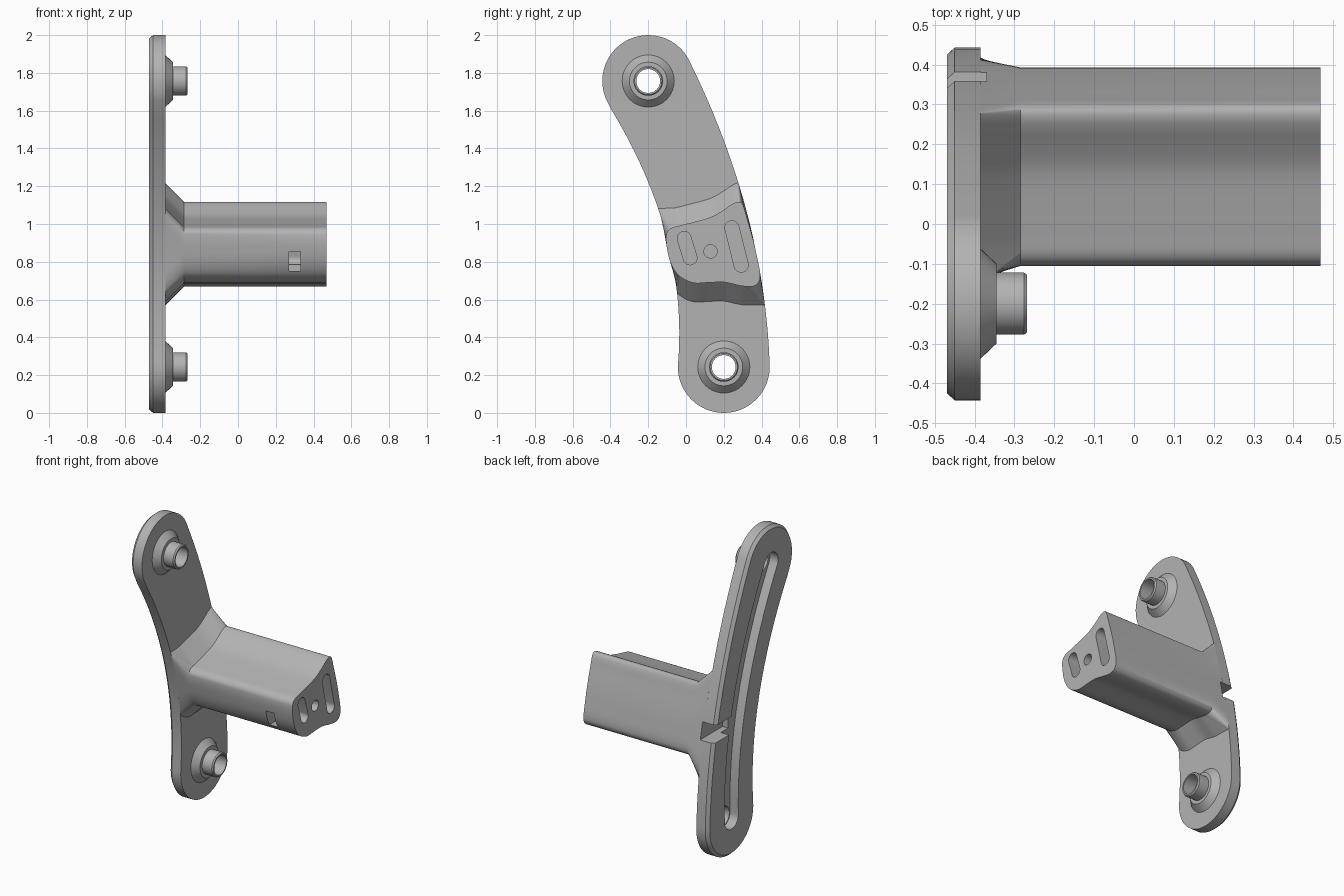
import bpy, bmesh, math
from mathutils import Vector
from mathutils.geometry import interpolate_bezier

if "Cube" in bpy.data.objects:
    bpy.data.objects.remove(bpy.data.objects["Cube"], do_unlink=True)

GREY = (0.45, 0.45, 0.45, 1)
metal = bpy.data.materials.new("plain grey")
metal.use_nodes = True
metal.diffuse_color = GREY
metal.node_tree.nodes["Principled BSDF"].inputs["Base Color"].default_value = GREY

BACK, FACE, FLARE, END = -0.47, -0.385, -0.285, 0.468
TOP, BOTTOM = Vector((-0.2, 1.757)), Vector((0.2, 0.243))
END_R = 0.243


# Outlines live in the (y, z) plane; rings place them along x
def ring(outline, x):
    return [Vector((x, p[0], p[1])) for p in outline]


def loft(name, rings):
    bm = bmesh.new()
    loops = [[bm.verts.new(p) for p in r] for r in rings]
    for a, b in zip(loops, loops[1:]):
        for i in range(len(a)):
            j = (i + 1) % len(a)
            bm.faces.new((a[i], a[j], b[j], b[i]))
    bm.faces.new(loops[0])
    bm.faces.new(loops[-1])
    bmesh.ops.recalc_face_normals(bm, faces=bm.faces)
    mesh = bpy.data.meshes.new(name)
    bm.to_mesh(mesh)
    bm.free()
    mesh.materials.append(metal)
    obj = bpy.data.objects.new(name, mesh)
    bpy.context.scene.collection.objects.link(obj)
    return obj


def prism(name, outline, x0, x1):
    return loft(name, [ring(outline, x0), ring(outline, x1)])


def box(name, x0, x1, y0, y1, z0, z1):
    return prism(name, [(y0, z0), (y1, z0), (y1, z1), (y0, z1)], x0, x1)


def arc(centre, r, start, stop, n):
    angles = [math.radians(start + (stop - start) * i / n) for i in range(n + 1)]
    return [Vector((centre[0] + r * math.cos(a), centre[1] + r * math.sin(a))) for a in angles]


def circle(centre, r, n=48):
    return arc(centre, r, 0, 360, n)[:-1]


def band(path, r):
    """Round-ended band following a path."""
    path = [Vector(p) for p in path]
    left, right = [], []
    for i, p in enumerate(path):
        t = (path[min(i + 1, len(path) - 1)] - path[max(i - 1, 0)]).normalized()
        side = Vector((-t.y, t.x)) * r
        left.append(p + side)
        right.append(p - side)

    def cap(p, edge):
        d = edge - p
        a = math.degrees(math.atan2(d.y, d.x))
        return arc(p, r, a, a + 180, 16)[1:-1]

    return right + cap(path[-1], right[-1]) + left[::-1] + cap(path[0], left[0])


def inset(outline, d):
    result = []
    for i, p in enumerate(outline):
        t = (outline[(i + 1) % len(outline)] - outline[i - 1]).normalized()
        result.append(p + Vector((-t.y, t.x)) * d)
    return result


def smooth_loop(points):
    """Rounded closed curve through the points."""
    pts = [Vector(p) for p in points]
    n = len(pts)
    tan = [(pts[(i + 1) % n] - pts[i - 1]).normalized() for i in range(n)]
    out = []
    for i in range(n):
        a, b = pts[i], pts[(i + 1) % n]
        h = (b - a).length / 3
        out += interpolate_bezier(a, a + tan[i] * h, b - tan[(i + 1) % n] * h, b, 5)[:-1]
    return [p.to_2d() for p in out]


def cut(obj, cutters):
    bpy.context.view_layer.objects.active = obj
    for c in cutters:
        mod = obj.modifiers.new("cut", "BOOLEAN")
        mod.operation = "DIFFERENCE"
        mod.solver = "EXACT"
        mod.object = c
        c.hide_render = True
        bpy.ops.object.modifier_apply(modifier=mod.name)


# Curved long edges of the plate, as y for a height z
def front_edge(z):
    return -0.043 - 0.12 * (z - 0.25) - 0.2565 * (z - 0.25) * (z - 1.06)


def back_edge(z):
    return 0.443 - 0.17 * (z - 0.25) - 0.143 * (z - 0.25) * (z - 1.21)


def heights(z0, z1, n=24):
    return [z0 + (z1 - z0) * i / n for i in range(n + 1)]


# Plate with chamfered outer rim
outline = arc(BOTTOM, END_R, 180, 360, 32)
outline += [Vector((back_edge(z), z)) for z in heights(0.27, 1.85)]
outline += arc(TOP, END_R, 27, 212, 32)
outline += [Vector((front_edge(z), z)) for z in heights(1.61, 0.27)]
plate = loft("curved_plate", [ring(inset(outline, 0.018), BACK),
                              ring(outline, BACK + 0.02), ring(outline, FACE)])

# Arm with a flared foot that meets the plate edges
section = smooth_loop([
    (-.095, .84), (-.07, .77), (-.03, .72), (.04, .688), (.12, .69), (.2, .692),
    (.28, .675), (.34, .668), (.375, .68), (.393, .72), (.375, .83), (.352, .93),
    (.32, 1.04), (.302, 1.1), (.285, 1.117), (.25, 1.108), (.2, 1.075), (.14, 1.04),
    (.06, 1.015), (-.03, .992), (-.085, .975), (-.105, .94)])
foot = []
for y, z in section:
    z += 0.1 if z > 0.88 else -0.1
    if y < -0.06:
        y = front_edge(z)
    elif y > 0.3:
        y = back_edge(z)
    foot.append((min(max(y, front_edge(z)), back_edge(z)), z))
arm = loft("arm", [ring(foot, FACE), ring(section, FLARE), ring(section, END)])

# Hollow pins on conical bosses
pins = []
for name, c in (("upper_pin", TOP), ("lower_pin", BOTTOM)):
    steps = [(FACE - 0.005, .138), (FACE, .138), (-.345, .1), (-.345, .078), (-.276, .078), (-.268, .072)]
    pins.append(loft(name, [ring(circle(c, r), x) for x, r in steps]))

# Cutters: back groove, pin bores, rim notch, end slots and side window
spine = [((front_edge(z) + back_edge(z)) / 2, z) for z in heights(BOTTOM.y, TOP.y)]
groove = prism("groove_cutter", band(spine, 0.07), -0.6, BACK + 0.06)
bores = [prism("bore_cutter", circle(c, 0.063), -0.6, 0) for c in (TOP, BOTTOM)]
notch = box("notch_cutter", -0.6, -0.37, 0.15, 0.6, 0.8, 0.91)
slots = [prism("slot_cutter", o, 0.2, 0.6) for o in (
    band([(-.01, .925), (.022, .82)], .036),
    band([(.243, .98), (.292, .782)], .037),
    circle((.13, .855), .035))]
window = box("window_cutter", 0.27, 0.33, -0.3, 0.01, 0.75, 0.855)

cut(plate, [groove, notch] + bores)
cut(arm, [notch, window] + slots)
for pin, bore in zip(pins, bores):
    cut(pin, [bore])
for c in [groove, notch, window] + bores + slots:
    bpy.data.objects.remove(c, do_unlink=True)

bpy.ops.object.select_all(action="DESELECT")
for obj in [plate, arm] + pins:
    obj.select_set(True)
    bpy.context.view_layer.objects.active = obj
bpy.ops.object.shade_smooth_by_angle(angle=math.radians(30))
